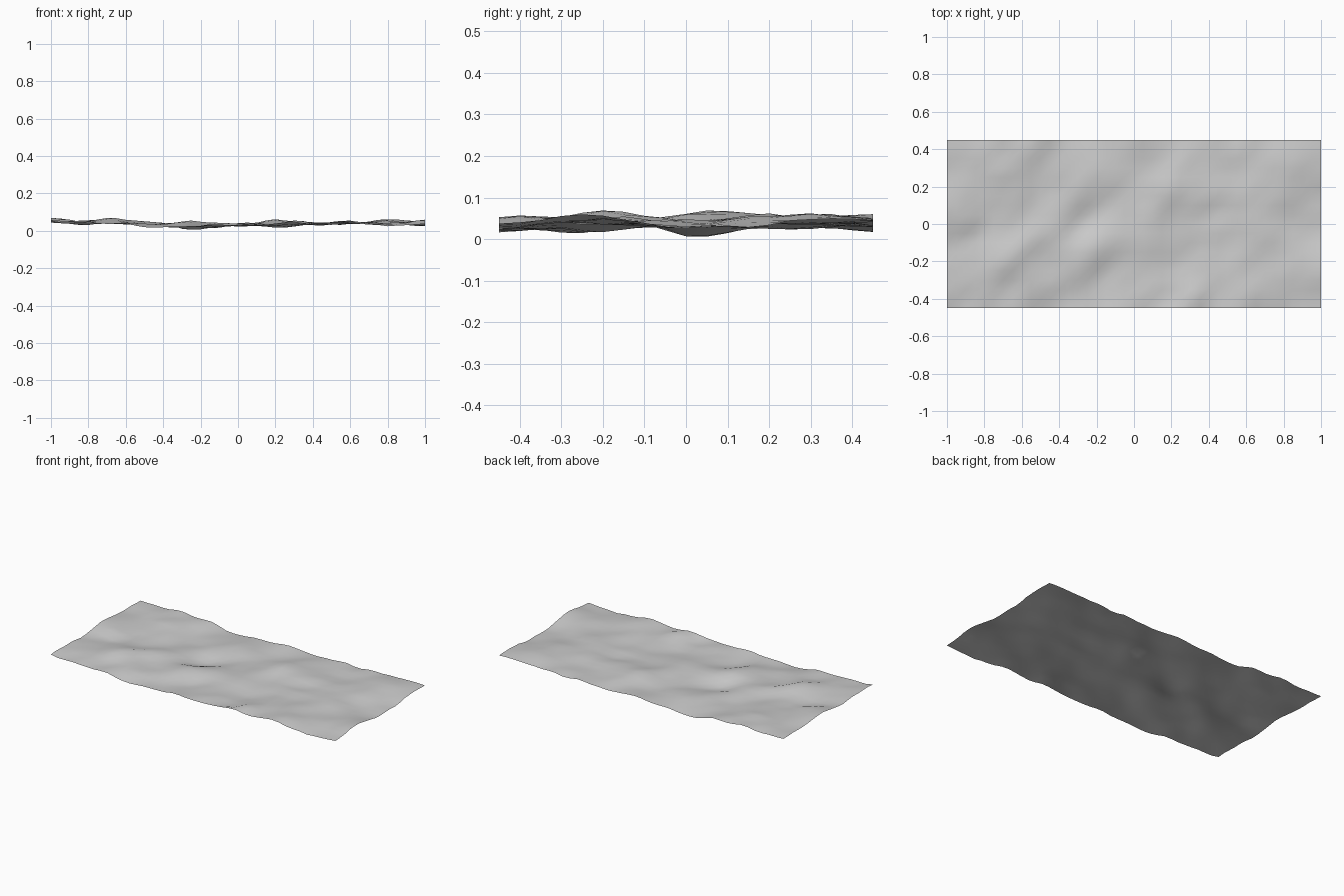
import bpy
import bmesh
import math
from mathutils import Vector, noise

cube = bpy.data.objects.get("Cube")
if cube:
    bpy.data.objects.remove(cube, do_unlink=True)

LENGTH, WIDTH, CELL = 2.0, 0.9, 0.05

# Broad hills and hollows: x, y, height
MOUNDS = [
    (-0.97, 0.10, 0.020), (-0.75, 0.42, 0.014), (-0.70, -0.20, 0.018),
    (-0.45, -0.45, -0.022), (-0.25, -0.14, 0.028), (-0.25, 0.01, -0.030),
    (-0.45, 0.22, -0.010), (-0.12, -0.27, -0.018), (0.20, 0.17, 0.022),
    (0.12, 0.33, -0.014), (0.20, -0.25, -0.016), (0.55, -0.42, 0.016),
    (0.60, 0.03, 0.010), (0.82, 0.30, 0.014), (0.82, -0.40, -0.010),
    (1.00, -0.24, 0.012), (1.00, 0.07, -0.014), (-0.36, 0.45, -0.020),
]
# Small knolls with steeper sides
KNOLLS = [
    (-0.70, 0.28, 0.012), (0.07, -0.38, 0.014), (0.32, -0.38, 0.014),
    (-0.55, 0.42, 0.010), (-0.88, 0.00, 0.008), (-0.80, -0.05, -0.010),
]


def add_mounds(x, y, mounds, long_radius, short_radius):
    total = 0
    for mx, my, height in mounds:
        dx, dy = x - mx, y - my
        u, v = (dx + dy) * 0.707, (dy - dx) * 0.707
        total += height * math.exp(-(u / long_radius) ** 2 - (v / short_radius) ** 2)
    return total


def ground_height(x, y):
    # Gentle rise towards both ends, with ripples stretched along the diagonal
    along, across = (x + y) * 0.707, (y - x) * 0.707
    z = 0.035 + 0.005 * y + (0.017 if x < 0 else 0.009) * x * x
    z += 0.010 * noise.noise(Vector((along * 3, across * 6, 1.7)))
    z += 0.012 * noise.noise(Vector((along * 7, across * 11, 5.3)))
    z += add_mounds(x, y, MOUNDS, 0.15, 0.09)
    z += add_mounds(x, y, KNOLLS, 0.08, 0.06)
    return min(max(z, 0.002), 0.074)


# Rolling ground sheet
bm = bmesh.new()
bmesh.ops.create_grid(bm, x_segments=round(LENGTH / CELL),
                      y_segments=round(WIDTH / CELL), size=1)
for v in bm.verts:
    v.co.x *= LENGTH / 2
    v.co.y *= WIDTH / 2
    v.co.z = ground_height(v.co.x, v.co.y)
for f in bm.faces:
    f.smooth = True
mesh = bpy.data.meshes.new("ground_sheet")
bm.to_mesh(mesh)
bm.free()
ground = bpy.data.objects.new("ground_sheet", mesh)
bpy.context.collection.objects.link(ground)

# Plain grey surface
grey = bpy.data.materials.new("light_grey")
grey.use_nodes = True
colour = (0.6, 0.6, 0.6, 1)
grey.diffuse_color = colour
grey.node_tree.nodes["Principled BSDF"].inputs["Base Color"].default_value = colour
mesh.materials.append(grey)
